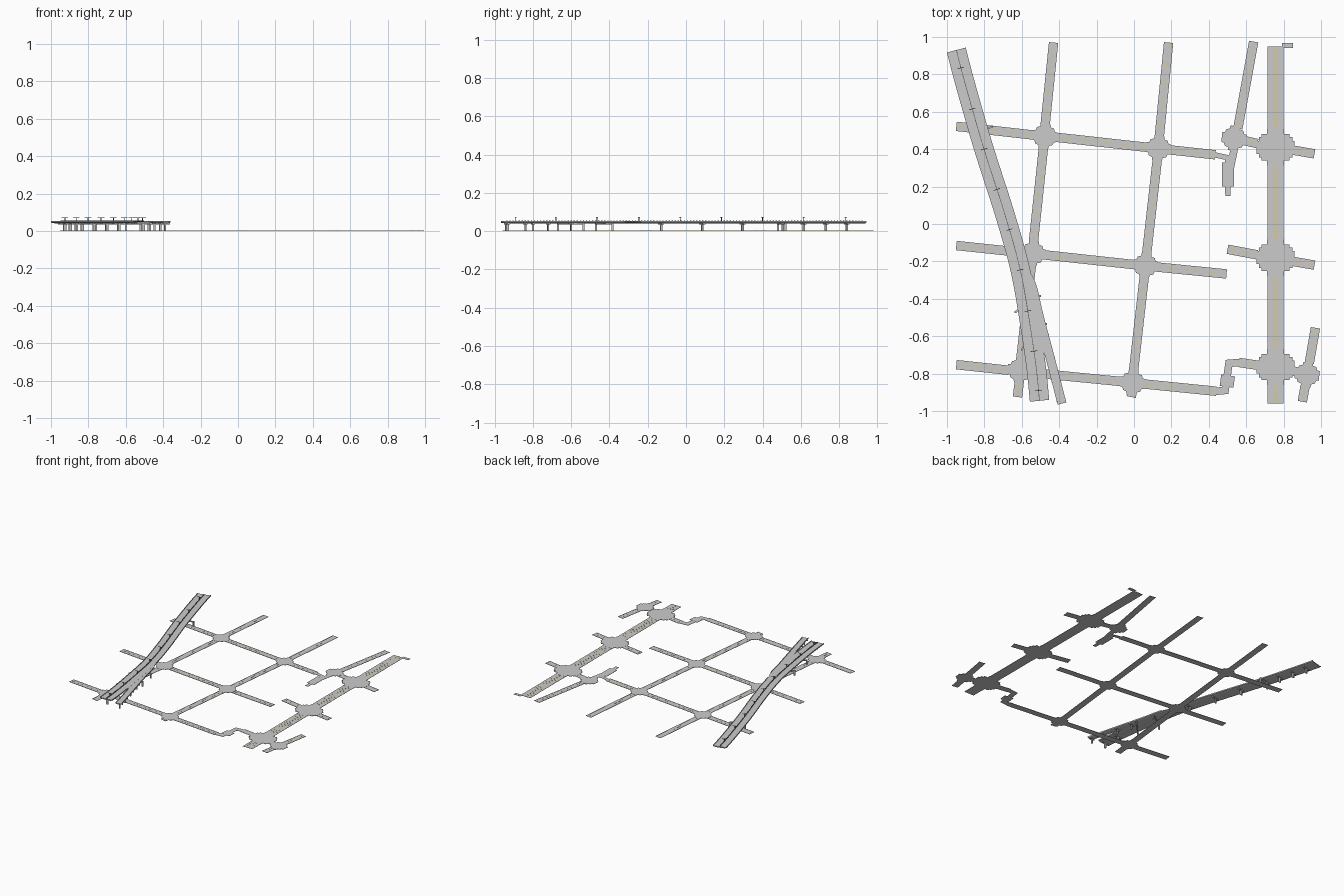
import bpy, bmesh, math
from mathutils import Vector, Matrix

if "Cube" in bpy.data.objects:
    bpy.data.objects.remove(bpy.data.objects["Cube"])


def material(name, col):
    m = bpy.data.materials.new(name)
    m.diffuse_color = (*col, 1)
    m.use_nodes = True
    m.node_tree.nodes["Principled BSDF"].inputs["Base Color"].default_value = m.diffuse_color
    return m


YELLOW = material("line_yellow", (0.72, 0.58, 0.25))
DARK = material("dark_metal", (0.12, 0.12, 0.12))


def finish(name, bm, mat=None):
    bmesh.ops.recalc_face_normals(bm, faces=bm.faces[:])
    me = bpy.data.meshes.new(name)
    bm.to_mesh(me)
    bm.free()
    ob = bpy.data.objects.new(name, me)
    bpy.context.collection.objects.link(ob)
    if mat:
        me.materials.append(mat)


def smooth_path(pts, n=8):
    """Catmull-Rom through the given points."""
    p = [Vector(q) for q in pts]
    p = [2 * p[0] - p[1]] + p + [2 * p[-1] - p[-2]]
    out = []
    for i in range(1, len(p) - 2):
        a, b, c, d = p[i - 1:i + 3]
        for k in range(n):
            t = k / n
            out.append(0.5 * (2 * b + (c - a) * t + (2 * a - 5 * b + 4 * c - d) * t * t
                              + (3 * b - a - 3 * c + d) * t ** 3))
    return out + [p[-2]]


def sweep(bm, pts, section):
    """Sweep a closed (offset, z) section along a flat path with mitred bends."""
    p = [Vector(q) for q in pts]
    dirs = [(b - a).normalized() for a, b in zip(p, p[1:])]
    rings = []
    for i, q in enumerate(p):
        d0, d1 = dirs[max(i - 1, 0)], dirs[min(i, len(dirs) - 1)]
        t = (d0 + d1).normalized()
        s = 1 / max(t.dot(d1), 0.5)
        rings.append([bm.verts.new((q.x - t.y * o * s, q.y + t.x * o * s, z)) for o, z in section])
    m = len(section)
    for r0, r1 in zip(rings, rings[1:]):
        for j in range(m):
            bm.faces.new((r0[j], r0[(j + 1) % m], r1[(j + 1) % m], r1[j]))
    bm.faces.new(rings[0])
    bm.faces.new(rings[-1])


def rect(a, b, z0, z1):
    return [(a, z0), (b, z0), (b, z1), (a, z1)]


def box(bm, x, y, z0, z1, sx, sy, ang=0):
    mt = (Matrix.Translation((x, y, (z0 + z1) / 2)) @ Matrix.Rotation(ang, 4, 'Z')
          @ Matrix.Diagonal((sx, sy, z1 - z0, 1)))
    bmesh.ops.create_cube(bm, size=1, matrix=mt)


def pad(bm, x, y, quarter, ang, z1):
    """Junction slab: quarter outline mirrored into all four corners."""
    q = quarter
    pts = (q + [(-a, b) for a, b in q[::-1]] + [(-a, -b) for a, b in q]
           + [(a, -b) for a, b in q[::-1]])
    c, s = math.cos(ang), math.sin(ang)
    f = bm.faces.new([bm.verts.new((x + a * c - b * s, y + a * s + b * c, 0)) for a, b in pts])
    ext = bmesh.ops.extrude_face_region(bm, geom=[f], use_keep_orig=True)
    for v in ext["geom"]:
        if isinstance(v, bmesh.types.BMVert):
            v.co.z = z1


def at(path, y):
    """Position and direction angle where a southbound path crosses y."""
    for a, b in zip(path, path[1:]):
        if a.y >= y >= b.y:
            d = b - a
            return a + d * ((y - a.y) / d.y), math.atan2(d.y, d.x)
    return path[-1], -math.pi / 2


# streets with raised kerbs
W, H = 0.025, 0.002
KERB = [(-W, 0), (W, 0), (W, H + .001), (W - .004, H + .001), (W - .004, H),
        (-W + .004, H), (-W + .004, H + .001), (-W, H + .001)]
streets = [
    [(-.43, .97), (-.475, .53)], [(-.484, .41), (-.538, -.10)], [(-.548, -.215), (-.605, -.72)],
    [(-.613, -.84), (-.623, -.925)],
    [(.185, .97), (.135, .465)], [(.125, .35), (.067, -.165)], [(.055, -.28), (-.003, -.79)],
    [(-.01, -.90), (-.015, -.925)],
    [(-.95, .522), (-.54, .476)], [(-.42, .464), (.07, .41)], [(.185, .397), (.435, .37)],
    [(-.95, -.115), (-.60, -.152)], [(-.48, -.165), (0, -.217)], [(.12, -.23), (.495, -.267)],
    [(-.95, -.752), (-.67, -.782)], [(-.55, -.795), (-.07, -.842)], [(.05, -.855), (.44, -.894)],
    [(.64, .975), (.555, .51)], [(.50, -.135), (.66, -.165)], [(.85, -.20), (.965, -.22)],
    [(.57, .45), (.66, .43)], [(.85, .395), (.965, .375)],
    [(.56, -.74), (.66, -.755)], [(.97, -.555), (.937, -.745)], [(.915, -.865), (.90, -.95)],
]
bm, lines = bmesh.new(), bmesh.new()
for a, b in streets:
    sweep(bm, (a, b), KERB)
    A, B = Vector(a), Vector(b)
    n = int((B - A).length / 0.045)
    for i in range(n):
        sweep(lines, (A.lerp(B, (i + .2) / n), A.lerp(B, (i + .8) / n)),
              rect(-.002, .002, H, H + .0006))
finish("streets", bm)

# bends and narrow links joining the two street grids
bm = bmesh.new()
sweep(bm, [(.43, -.895), (.487, -.89), (.508, -.745), (.57, -.74)], rect(-.02, .02, 0, H))
sweep(bm, [(.495, -.87), (.503, -.81)], rect(-.037, .037, 0, H + .0004))
sweep(bm, [(.43, .37), (.50, .355), (.502, .15)], rect(-.014, .014, 0, H))
sweep(bm, [(.503, .33), (.503, .20)], rect(-.032, .032, 0, H + .0004))
sweep(bm, [(.54, .42), (.515, .30)], rect(-.02, .02, 0, H + .0002))
sweep(bm, [(.79, .955), (.85, .955)], rect(-.015, .012, 0, H))
sweep(bm, [(.85, -.785), (.90, -.80)], rect(-.025, .025, 0, H))
finish("street_links", bm)

# small junctions
bm = bmesh.new()
small = [(.066, .026), (.052, .028), (.046, .044), (.028, .05), (.026, .066)]
for x, y in [(-.478, .47), (-.54, -.157), (-.61, -.782), (.13, .405), (.061, -.222),
             (-.008, -.848), (.535, .458), (.925, -.805)]:
    pad(bm, x, y, small, math.radians(-6), H + .0007)
finish("junctions", bm)

# wide avenue with its junctions and lane lines
bm = bmesh.new()
sweep(bm, [(.757, .95), (.757, -.96)], rect(-.043, .043, 0, H))
finish("avenue", bm)
bm = bmesh.new()
large = [(.102, .035), (.09, .035), (.09, .055), (.075, .055), (.075, .07), (.045, .07), (.045, .097)]
for y in (.41, -.18, -.765):
    pad(bm, .757, y, large, 0, H + .0007)
finish("avenue_junctions", bm)
for y0, y1 in [(.95, .51), (.31, -.08), (-.28, -.66), (-.865, -.96)]:
    for o in (-.004, .004):
        sweep(lines, [(.757 + o, y0), (.757 + o, y1)], rect(-.0012, .0012, H, H + .0006))
    for i in range(int((y0 - y1) / .045)):
        for o in (-.022, .022):
            box(lines, .757 + o, y0 - .03 - i * .045, H, H + .0006, .002, .025)
finish("lane_lines", lines, YELLOW)

# elevated highway and exit ramp decks
highway = smooth_path([(-.95, .93), (-.90, .74), (-.805, .41), (-.69, .05), (-.607, -.25),
                       (-.553, -.56), (-.522, -.775), (-.505, -.945)])
ramp = smooth_path([(-.60, -.23), (-.548, -.325), (-.508, -.49), (-.447, -.72), (-.385, -.96)])
Z = 0.049
bm = bmesh.new()
sweep(bm, highway, [(-.052, Z), (.052, Z), (.052, Z - .004), (.03, Z - .008),
                    (-.03, Z - .008), (-.052, Z - .004)])
finish("highway_deck", bm)
bm = bmesh.new()
zr = Z - .0005
sweep(bm, ramp, [(-.024, zr), (.024, zr), (.024, zr - .004), (.014, zr - .007),
                 (-.014, zr - .007), (-.024, zr - .004)])
finish("ramp_deck", bm)

# parapets, left open where the ramp leaves the highway
bm = bmesh.new()
sweep(bm, highway, rect(-.052, -.049, Z - .002, Z + .005))
sweep(bm, [p for p in highway if p.y > -.27], rect(.049, .052, Z - .002, Z + .005))
sweep(bm, [p for p in highway if p.y < -.72], rect(.049, .052, Z - .002, Z + .005))
sweep(bm, [p for p in ramp if p.y < -.31], rect(.021, .024, Z - .003, Z + .005))
sweep(bm, [p for p in ramp if p.y < -.71], rect(-.024, -.021, Z - .003, Z + .005))
finish("parapets", bm)

# median barrier with closely spaced posts
bm = bmesh.new()
sweep(bm, highway, rect(-.0015, .0015, Z, Z + .003))
y = .92
while y > -.94:
    p, a = at(highway, y)
    box(bm, p.x, p.y, Z, Z + .006, .006, .004, a)
    y -= .016
finish("median_barrier", bm, DARK)

# lamp posts with twin arms on the median
bm = bmesh.new()
for y in (.835, .615, .40, .185, -.03, -.245, -.465, -.68, -.89):
    p, a = at(highway, y)
    box(bm, p.x, p.y, Z, .073, .0035, .0035, a)
    box(bm, p.x, p.y, .070, .072, .003, .036, a)
finish("lamp_posts", bm, DARK)

# piers: single columns with crossheads, and wide portal frames over the street
bm = bmesh.new()
for y in (.84, .73, .615, .505, .295, .085, -.13, -.80, -.93):
    p, a = at(highway, y)
    box(bm, p.x, p.y, 0, .036, .010, .016, a)
    box(bm, p.x, p.y, .035, .042, .012, .07, a)
for y in (-.60, -.72, -.84, -.94):
    p, a = at(ramp, y)
    box(bm, p.x, p.y, 0, .036, .008, .010, a)
    box(bm, p.x, p.y, .035, .043, .009, .05, a)
for a, b in [((-.633, -.47), (-.503, -.385)), ((-.60, -.67), (-.47, -.535)),
             ((-.86, .48), (-.76, .52))]:
    sweep(bm, [a, b], rect(-.005, .005, .035, .042))
    for x, y in (a, b):
        box(bm, x, y, 0, .042, .010, .010)
finish("piers", bm)
